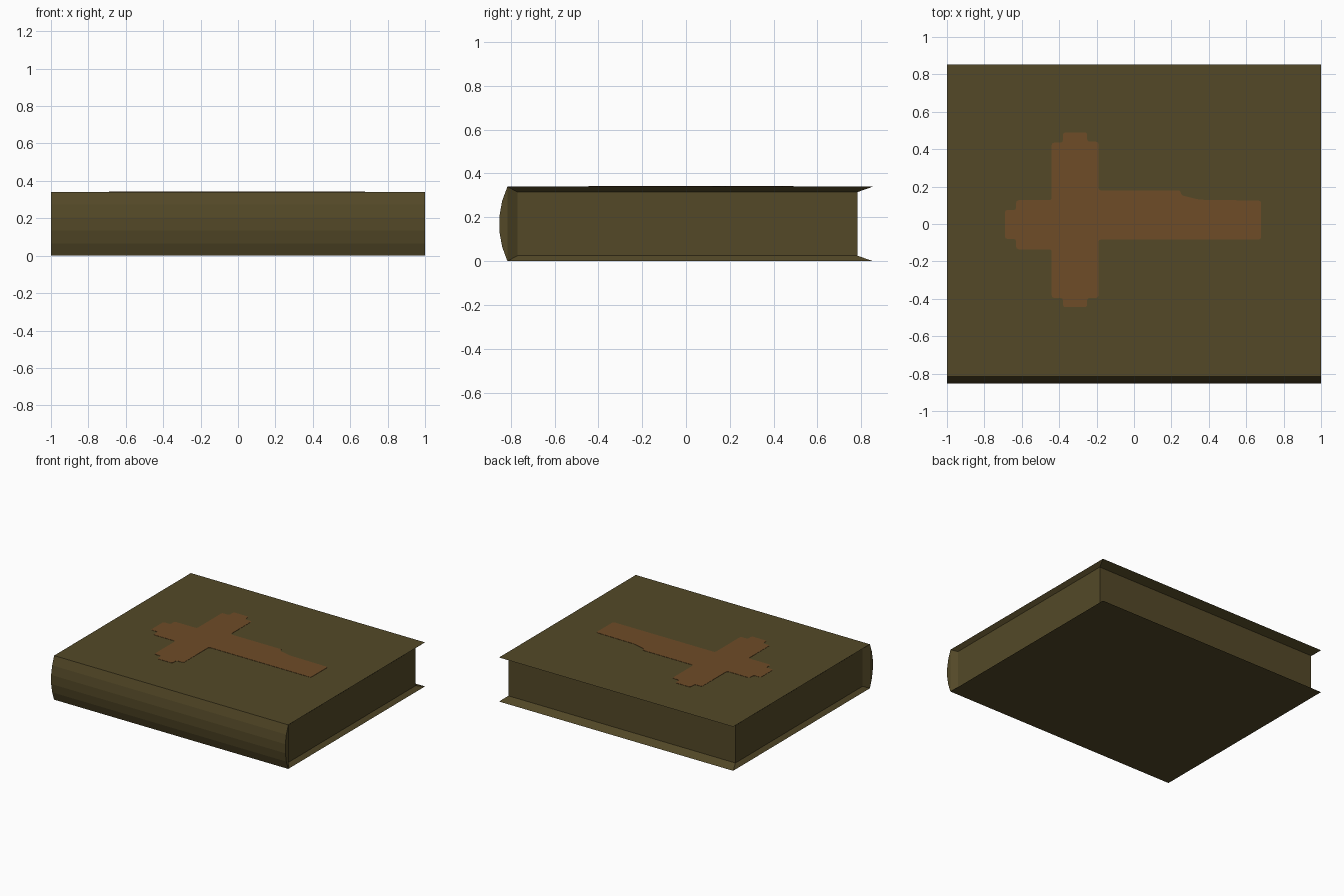
import bpy, bmesh, math

if "Cube" in bpy.data.objects:
    bpy.data.objects.remove(bpy.data.objects["Cube"])


def material(name, rgb):
    m = bpy.data.materials.new(name)
    m.diffuse_color = (*rgb, 1.0)
    m.use_nodes = True
    m.node_tree.nodes["Principled BSDF"].inputs["Base Color"].default_value = m.diffuse_color
    return m


olive = material("olive leather", (0.087, 0.066, 0.0205))
tan = material("rust brown", (0.156, 0.072, 0.0205))


def finish(bm, name, mat):
    bmesh.ops.recalc_face_normals(bm, faces=bm.faces)
    me = bpy.data.meshes.new(name)
    bm.to_mesh(me)
    bm.free()
    ob = bpy.data.objects.new(name, me)
    bpy.context.collection.objects.link(ob)
    me.materials.append(mat)
    return ob


def hull(name, pts, mat):
    bm = bmesh.new()
    for p in pts:
        bm.verts.new(p)
    bmesh.ops.convex_hull(bm, input=bm.verts)
    bmesh.ops.dissolve_limit(bm, angle_limit=0.005, verts=bm.verts, edges=bm.edges)
    return finish(bm, name, mat)


def rect(hx, y0, y1, z):
    return [(x, y, z) for x in (-hx, hx) for y in (y0, y1)]


H, T = 0.34, 0.025            # book height, cover thickness
HINGE, SPINE, FORE = -0.815, -0.853, 0.853
PX, PY0, PY1 = 0.97, -0.77, 0.782   # page block extents

# covers: thin slabs tapering to a sharp outer rim
for name, zo, zi in (("top_cover", H, H - T), ("bottom_cover", 0, T)):
    hull(name, rect(1, HINGE, FORE, zo) + rect(PX, PY0, PY1, zi), olive)

# page block
hull("page_block", rect(PX, PY0, PY1, T) + rect(PX, PY0, PY1, H - T), olive)

# rounded spine, five flat facets
b = HINGE - SPINE
R = ((H / 2) ** 2 + b * b) / (2 * b)
half = math.asin(H / 2 / R)
pts = rect(PX, PY0, PY0 + 0.001, T) + rect(PX, PY0, PY0 + 0.001, H - T)
for i in range(6):
    a = -half + 2 * half * i / 5
    for x in (-1, 1):
        pts.append((x, SPINE + R - R * math.cos(a), H / 2 + R * math.sin(a)))
hull("spine", pts, olive)

# cross emblem: thin plate with softened corners
outline = [(-0.69, -0.08), (-0.63, -0.08), (-0.63, -0.135), (-0.44, -0.135),
           (-0.44, -0.395), (-0.38, -0.395), (-0.38, -0.445), (-0.25, -0.445),
           (-0.25, -0.395), (-0.19, -0.395), (-0.19, -0.083), (0.68, -0.083),
           (0.68, 0.125), (0.35, 0.13), (0.25, 0.155), (0.25, 0.18), (-0.19, 0.18),
           (-0.19, 0.44), (-0.25, 0.44), (-0.25, 0.49), (-0.38, 0.49),
           (-0.38, 0.435), (-0.44, 0.435), (-0.44, 0.127), (-0.63, 0.127),
           (-0.63, 0.075), (-0.69, 0.075)]
bm = bmesh.new()
face = bm.faces.new([bm.verts.new((x, y, H - 0.001)) for x, y in outline])
bmesh.ops.bevel(bm, geom=list(bm.verts), offset=0.022, offset_type='OFFSET',
                segments=2, profile=0.5, affect='VERTICES', clamp_overlap=True)
ext = bmesh.ops.extrude_face_region(bm, geom=list(bm.faces))
for v in ext["geom"]:
    if isinstance(v, bmesh.types.BMVert):
        v.co.z = H + 0.002
finish(bm, "cross_emblem", tan)
